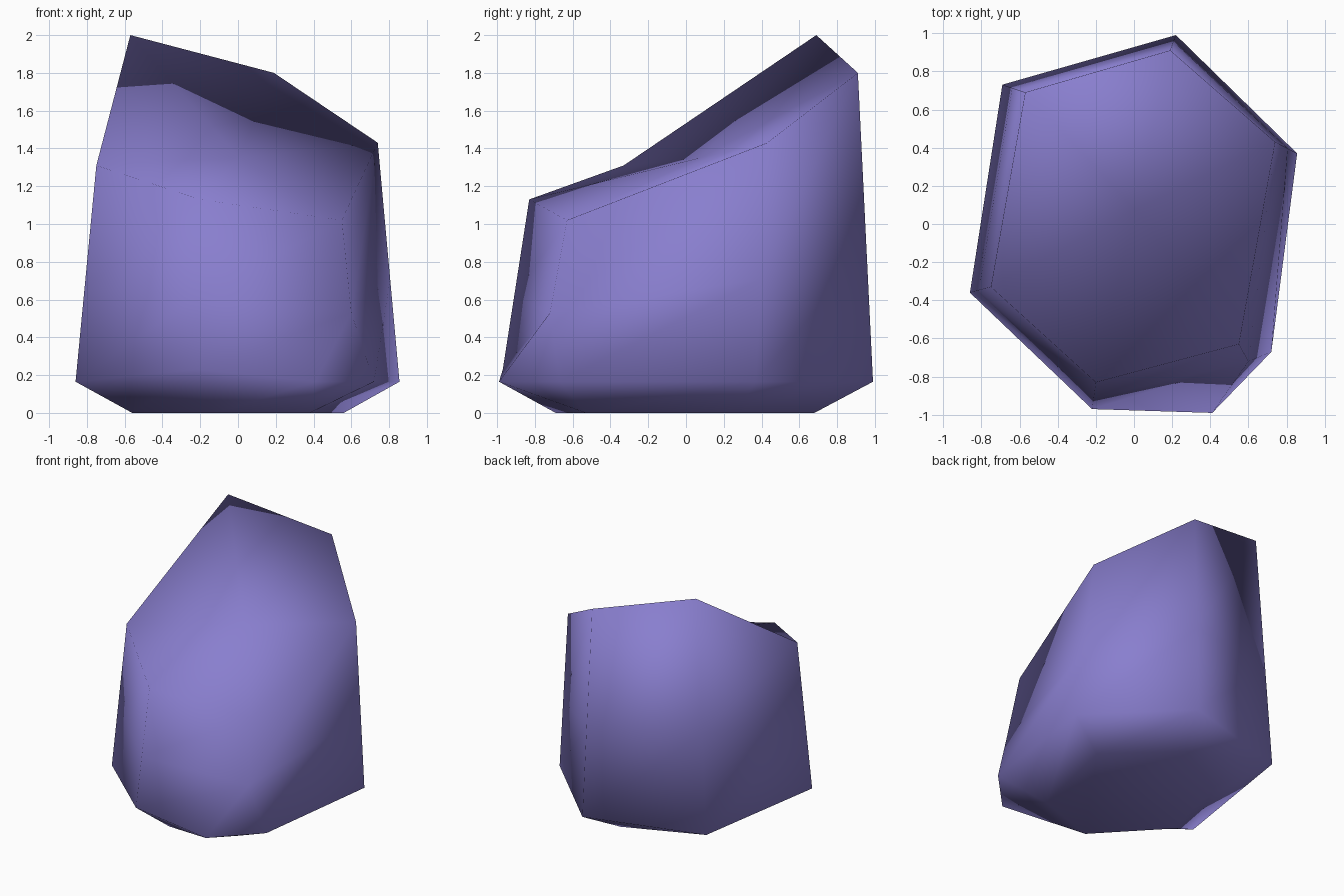
import bpy
import bmesh
from mathutils import Vector

cube = bpy.data.objects.get("Cube")
if cube:
    bpy.data.objects.remove(cube, do_unlink=True)

# Rock colour
purple = bpy.data.materials.new("dusty_purple")
purple.use_nodes = True
colour = (0.25, 0.21, 0.62, 1.0)
purple.diffuse_color = colour
shader = purple.node_tree.nodes["Principled BSDF"]
shader.inputs["Base Color"].default_value = colour
shader.inputs["Roughness"].default_value = 0.9

# Six corners per ring, listed in the same order from the right side round the back
crown = [(-0.75, -0.33, 1.31), (-0.57, 0.69, 2.0), (0.19, 0.91, 1.80),
         (0.74, 0.43, 1.43), (0.55, -0.63, 1.02), (-0.20, -0.83, 1.13)]
belly = [(-0.86, -0.36, 0.165), (-0.69, 0.73, 0.165), (0.22, 0.99, 0.165),
         (0.855, 0.37, 0.165), (0.72, -0.67, 0.165), (-0.22, -0.97, 0.23)]
foot = [(-0.56, -0.22, 0), (-0.40, 0.43, 0), (0.10, 0.68, 0),
        (0.56, 0.25, 0), (0.38, -0.53, 0), (-0.12, -0.69, 0)]
# Waist halfway down the walls, with one chipped corner at the front
waist = [Vector(c).lerp(Vector(b), 0.57) for c, b in zip(crown, belly)]
waist[4] = (0.60, -0.72, 0.53)

bm = bmesh.new()


def ring(points):
    return [bm.verts.new(p) for p in points]


def bridge(upper, lower, sides):
    for i in sides:
        j = (i + 1) % len(upper)
        bm.faces.new((upper[i], upper[j], lower[j], lower[i]))


crown, waist, belly, foot = (ring(r) for r in (crown, waist, belly, foot))
dip = bm.verts.new((0.005, 0.075, 1.35))
chip = bm.verts.new((0.41, -0.99, 0.165))

# Dished top around its centre
for i in range(6):
    bm.faces.new((crown[i], crown[(i + 1) % 6], dip))

# Walls and undercut, leaving the chipped front side open
plain_sides = (0, 1, 2, 3, 5)
bridge(crown, waist, plain_sides)
bridge(waist, belly, plain_sides)
bridge(belly, foot, plain_sides)
bm.faces.new(foot)

# Chipped front side
for face in ((crown[5], crown[4], waist[5]), (crown[4], waist[4], waist[5]),
             (waist[5], waist[4], belly[5]), (waist[4], chip, belly[5]),
             (waist[4], belly[4], chip), (belly[4], foot[4], chip),
             (chip, foot[4], foot[5]), (chip, foot[5], belly[5])):
    bm.faces.new(face)
bmesh.ops.recalc_face_normals(bm, faces=list(bm.faces))

# Soft shading over the whole rock
for face in bm.faces:
    face.smooth = True
mesh = bpy.data.meshes.new("rock")
bm.to_mesh(mesh)
bm.free()
mesh.materials.append(purple)
rock = bpy.data.objects.new("rock", mesh)
bpy.context.collection.objects.link(rock)
